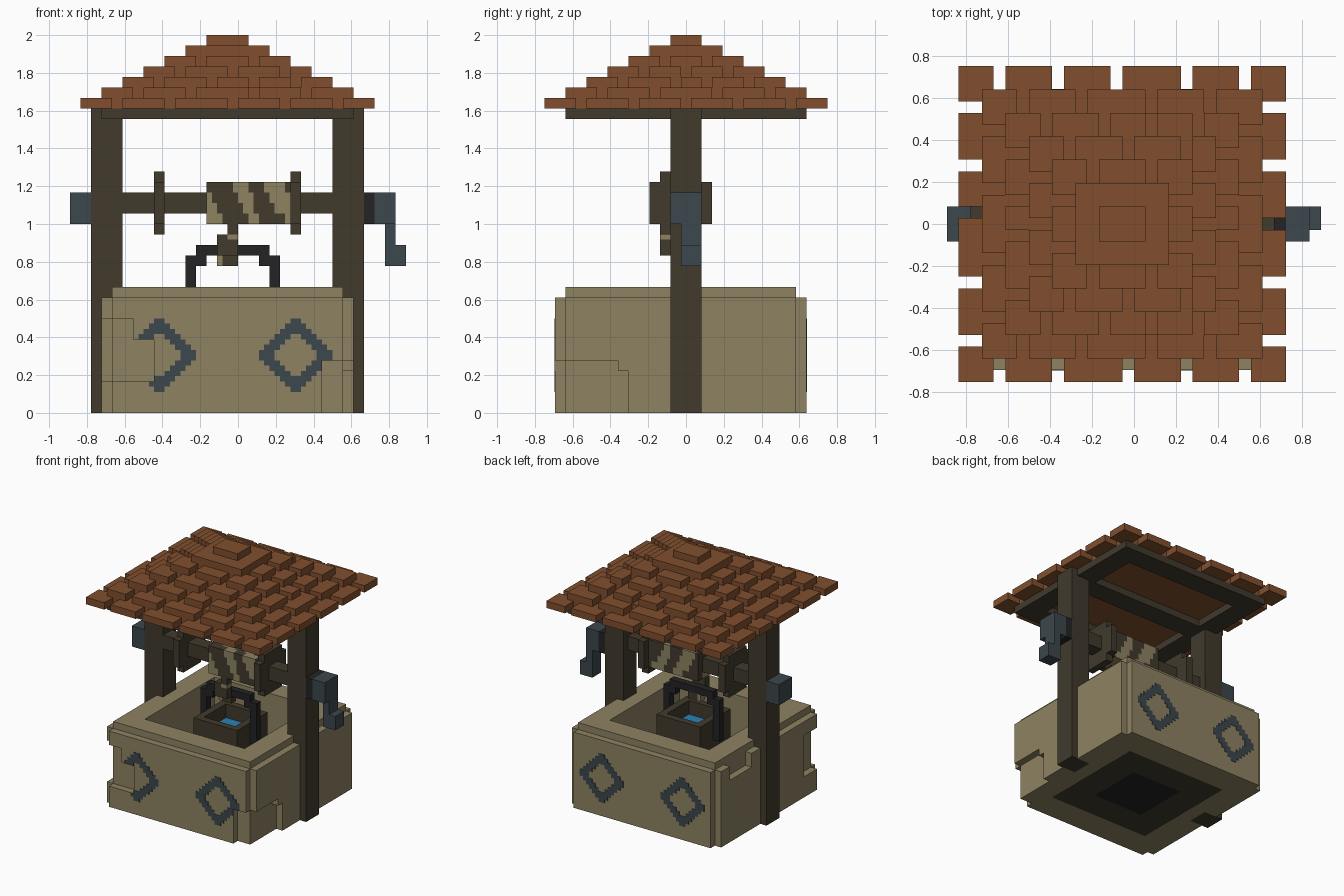
import bpy, bmesh

cube = bpy.data.objects.get("Cube")
if cube:
    bpy.data.objects.remove(cube, do_unlink=True)

U = 1 / 18  # one block


def material(name, rgb):
    lin = [(c / 255 / 12.92) if c < 11 else ((c / 255 + 0.055) / 1.055) ** 2.4 for c in rgb]
    m = bpy.data.materials.new(name)
    m.use_nodes = True
    m.diffuse_color = (*lin, 1)
    m.node_tree.nodes["Principled BSDF"].inputs["Base Color"].default_value = (*lin, 1)
    return m


STONE = material("tan stone", (141, 130, 98))
WOOD = material("dark wood", (65, 58, 44))
TILE = material("rust tile", (129, 79, 46))
STEEL = material("blue grey", (60, 71, 77))
IRON = material("black iron", (35, 35, 37))
WATER = material("blue water", (42, 130, 182))


def blocks(name, adds, mats, cuts=(), rule=None, res=1):
    """Union of block boxes (x0,y0,z0,x1,y1,z1) minus cuts, outer skin only."""
    def cells(boxes):
        out = set()
        for b in boxes:
            x0, y0, z0, x1, y1, z1 = (round(v * res) for v in b)
            out |= {(x, y, z) for x in range(x0, x1)
                    for y in range(y0, y1) for z in range(z0, z1)}
        return out

    solid = cells(adds) - cells(cuts)
    bm = bmesh.new()
    verts = {}

    def vert(p):
        if p not in verts:
            x, y, z = (c / res for c in p)
            verts[p] = bm.verts.new(((x - 16) * U, (y - 13.5) * U, z * U))
        return verts[p]

    for c in sorted(solid):
        for a in range(3):
            for side in (0, 1):
                n = list(c)
                n[a] += 2 * side - 1
                if tuple(n) in solid:
                    continue
                loop = []
                for du, dv in ((0, 0), (1, 0), (1, 1), (0, 1)):
                    p = list(c)
                    p[a] += side
                    p[(a + 1) % 3] += du
                    p[(a + 2) % 3] += dv
                    loop.append(vert(tuple(p)))
                f = bm.faces.new(loop if side else loop[::-1])
                f.material_index = rule(*c) if rule else 0
    # merge coplanar squares into clean faces
    bmesh.ops.dissolve_limit(bm, angle_limit=0.01, verts=bm.verts[:],
                             edges=bm.edges[:], delimit={'MATERIAL'})
    me = bpy.data.meshes.new(name)
    bm.to_mesh(me)
    bm.free()
    for m in mats:
        me.materials.append(m)
    ob = bpy.data.objects.new(name, me)
    bpy.context.collection.objects.link(ob)
    return ob


# Posts and the beam frame under the roof
posts = [(2, 12, 0, 5, 15, 29), (25, 12, 0, 28, 15, 29)]
for side, box in zip(("right", "left"), posts):
    blocks(side + "_post", [box], [WOOD])
blocks("roof_frame", [(3, 2, 28, 27, 25, 29)], [WOOD],
       cuts=[(6, 5, 28, 24, 12, 29), (6, 15, 28, 24, 22, 29)] + posts)

# Stone well wall with notched corners, raised rim and chipped places
chips_front = [(3, 1, 3, 8, 2, 7), (3, 1, 7, 6, 2, 9), (24, 1, 0, 27, 2, 5)]
chips_side = [(3, 1, 3, 4, 5, 9), (26, 1, 0, 27, 8, 4), (26, 1, 0, 27, 7, 5),
              (3, 17, 9, 4, 22, 11)]
blocks("well_wall",
       [(4, 1, 0, 26, 25, 11), (3, 2, 0, 27, 24, 11), (4, 2, 11, 26, 24, 12)], [STONE],
       cuts=chips_front + chips_side + posts + [(7, 5, 0, 23, 21, 12)])

# Well floor
blocks("well_floor", [(7, 5, 0, 23, 21, 1)], [WOOD], cuts=[(11, 9, 0, 19, 17, 1)])
blocks("well_drain", [(11, 9, 0, 19, 17, 1)], [IRON])


# Stepped diamond ornaments on the front and back
def diamond(name, cx, y, chips):
    keep = []
    for i in range(-7, 7):
        for k in range(-7, 7):
            if not 5 <= abs(i + 0.5) + abs(k + 0.5) <= 7:
                continue
            x, z = cx + i / 2, 5.5 + k / 2
            if any(c[0] <= x < c[3] and c[2] <= z < c[5] for c in chips):
                continue
            keep.append((x, 0, z, x + 0.5, 0.5, z + 0.5))
    ob = blocks(name, keep, [STEEL], res=2)
    # flatten to a thin plate on the wall
    wall = (y - 13.5) * U
    for v in ob.data.vertices:
        v.co.y = wall + (0.003 if v.co.y > -13.25 * U else -0.003)


for label, cx in (("right", 8.5), ("left", 21.5)):
    diamond("front_diamond_" + label, cx, 1, chips_front)
    diamond("back_diamond_" + label, cx, 25, [])
blocks("diamond_broken_end", [(23.5, 1, 4, 24, 2, 5)], [STEEL], res=2)

# Roof: stepped layers with gaps between the shingles
x_gaps = [(4, 9, 14, 20, 25), (6, 11, 17, 22), (8, 13, 17, 21), (10, 15, 20), (12, 17), (), ()]
y_gaps = [(3, 8, 13, 18, 23), (5, 10, 16, 21), (7, 12, 15, 19), (9, 13, 17), (11, 15), (), ()]
layers, gaps = [], []
for k, (gx, gy) in enumerate(zip(x_gaps, y_gaps)):
    x0, x1, y0, y1, z = 1 + 2 * k, 29 - 2 * k, 2 * k, 27 - 2 * k, 29 + k
    layers.append((x0, y0, z, x1, y1, z + 1))
    for g in gx:
        f = 15 if g == 14 and k == 0 else g
        gaps += [(f, y0, z, f + 1, y0 + 2, z + 1), (g, y1 - 2, z, g + 1, y1, z + 1)]
    for g in gy:
        f = 14 if g == 13 and k == 0 else g
        gaps += [(x0, f, z, x0 + 2, f + 1, z + 1), (x1 - 2, g, z, x1, g + 1, z + 1)]
blocks("shingle_roof", layers, [TILE], cuts=gaps)

# Winch: axle, end discs and the rope-wrapped drum
blocks("axle", [(5, 12, 19, 25, 14, 21)], [WOOD])
for label, x in (("right", 8), ("left", 21)):
    blocks("winch_disc_" + label,
           [(x, 10, 18, x + 1, 16, 22), (x, 11, 17, x + 1, 15, 23)], [WOOD])
blocks("rope_drum", [(13, 11, 18, 21, 15, 22)], [WOOD, STONE], res=2,
       rule=lambda x, y, z: int((x + z // 2 + y // 2 + (x // 5) % 2) % 7 < 3))
blocks("hanging_rope",
       [(15, 11, 17, 16, 12, 18), (14, 11, 15, 16, 12, 17), (14, 12, 14, 16, 13, 15)],
       [WOOD, STONE], res=2,
       rule=lambda x, y, z: int((x == 28 and z < 30) or (z == 33 and x > 29)))

# Cranks at both ends of the axle
blocks("crank_collar", [(28, 12, 18, 29, 15, 21)], [IRON])
blocks("crank", [(29, 12, 18, 31, 15, 21), (30, 13, 14, 31, 15, 18),
                 (31, 13, 14, 32, 15, 16)], [STEEL])
blocks("axle_cap", [(0, 12, 18, 2, 15, 21)], [STEEL])

# Bucket, water and handle
blocks("bucket", [(12, 9, 7, 19, 16, 12)], [WOOD], cuts=[(13, 10, 8, 18, 15, 12)])
blocks("bucket_water", [(13, 10, 8, 18, 15, 10)], [WATER])
blocks("bucket_handle",
       [(11, 12, 9, 12, 13, 15), (19, 12, 9, 20, 13, 15), (11, 12, 14, 13, 13, 15),
        (18, 12, 14, 20, 13, 15), (12, 12, 15, 19, 13, 16)], [IRON])
